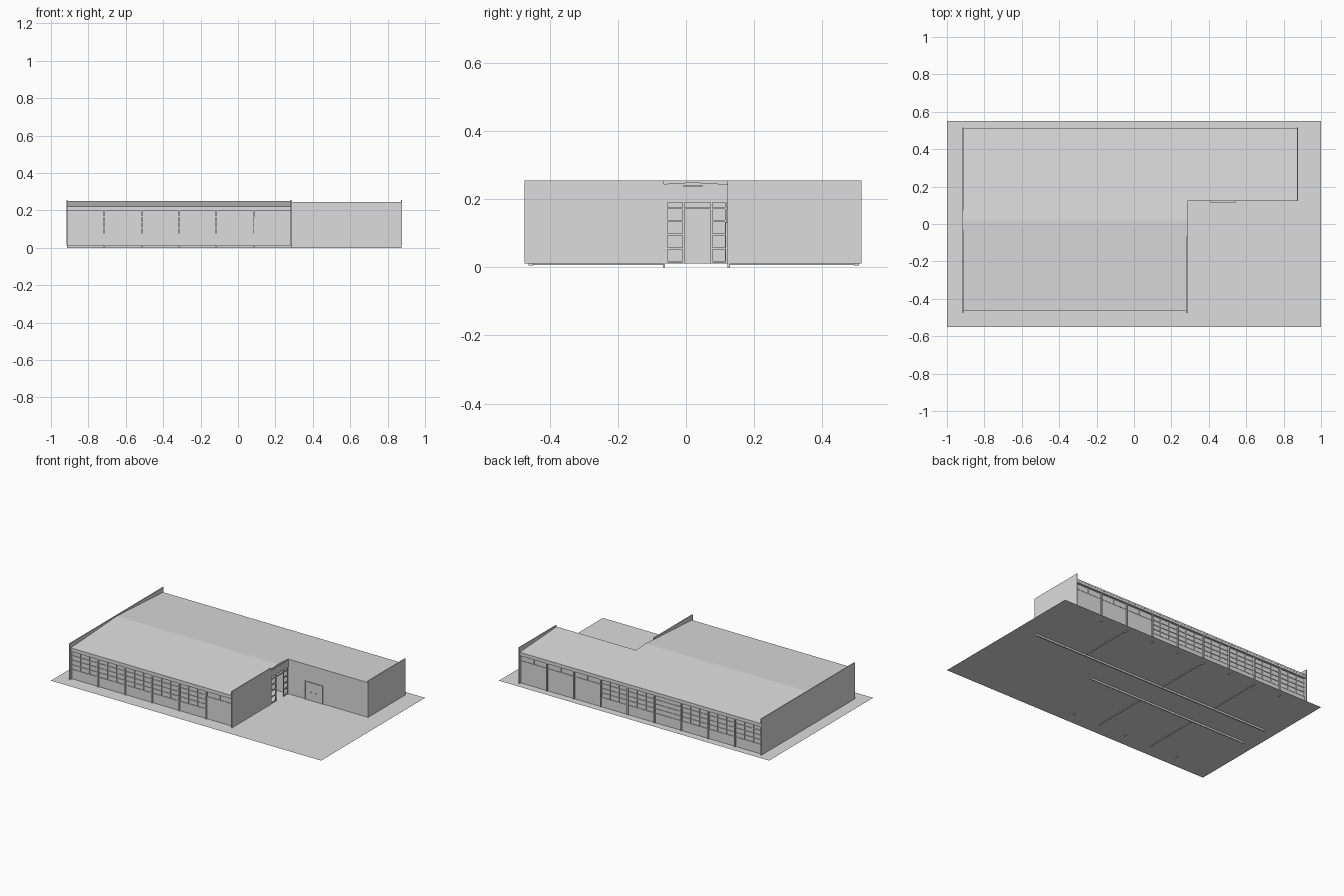
import bpy, bmesh

if "Cube" in bpy.data.objects:
    bpy.data.objects.remove(bpy.data.objects["Cube"])

mat = bpy.data.materials.new("light grey")
mat.diffuse_color = (0.72, 0.72, 0.72, 1)
mat.use_nodes = True
mat.node_tree.nodes["Principled BSDF"].inputs["Base Color"].default_value = mat.diffuse_color

G = 0.012                      # ground level
L, M, R = -0.915, 0.285, 0.875  # left end, inner corner, right end
BAY = 0.2


def finish(name, bm):
    bmesh.ops.recalc_face_normals(bm, faces=bm.faces)
    me = bpy.data.meshes.new(name)
    bm.to_mesh(me)
    bm.free()
    me.materials.append(mat)
    ob = bpy.data.objects.new(name, me)
    bpy.context.collection.objects.link(ob)
    return ob


def add_box(bm, x0, x1, y0, y1, z0, z1):
    vs = bmesh.ops.create_cube(bm, size=1)["verts"]
    for v in vs:
        v.co.x = x1 if v.co.x > 0 else x0
        v.co.y = y1 if v.co.y > 0 else y0
        v.co.z = z1 if v.co.z > 0 else z0


def boxes(name, items):
    bm = bmesh.new()
    for b in items:
        add_box(bm, *b)
    return finish(name, bm)


def roof_z(y):
    return 0.25 - 0.057 * abs(y - 0.02)


def roof(name, x0, x1, ys, t=0.01):
    # sheet following the shallow gable, extruded along x
    bm = bmesh.new()
    prof = [(y, roof_z(y)) for y in ys] + [(y, roof_z(y) - t) for y in reversed(ys)]
    f = bm.faces.new([bm.verts.new((x0, y, z)) for y, z in prof])
    ext = bmesh.ops.extrude_face_region(bm, geom=[f])["geom"]
    for v in ext:
        if isinstance(v, bmesh.types.BMVert):
            v.co.x = x1
    return finish(name, bm)


# ground sheet
bm = bmesh.new()
bm.faces.new([bm.verts.new(p) for p in
              ((-1, -0.55, G), (1, -0.55, G), (1, 0.55, G), (-1, 0.55, G))])
finish("ground_sheet", bm)

# roofs
roof("main_roof", L, M, (-0.465, 0.02, 0.512))
roof("wing_roof", M, R, (0.122, 0.512))

# tall end walls
boxes("left_end_wall", [(L - 0.003, L + 0.003, -0.475, 0.515, G, 0.255)])
boxes("front_right_end_wall", [(M - 0.003, M + 0.003, -0.475, -0.065, G, 0.255)])
boxes("wing_end_wall", [(R - 0.003, R + 0.003, 0.122, 0.515, G, 0.255)])

# corridor walls, reaching below the ground sheet
boxes("front_corridor_wall", [(L, M, -0.068, -0.062, 0, 0.235)])
boxes("back_corridor_wall", [(L, R, 0.122, 0.13, 0, 0.239)])

# room partitions
boxes("partitions",
      [(x - 0.003, x + 0.003, -0.45, -0.065, G - 0.005, 0.215)
       for x in (L + 2 * BAY, L + 4 * BAY)] +
      [(x - 0.003, x + 0.003, 0.13, 0.495, G - 0.005, 0.215)
       for x in (L + 2 * BAY, L + 4 * BAY, L + 7 * BAY)])


def facade(name, y_wall, out, x_end, full_bays, bays):
    """Bay wall: posts, sill walls, eave beam, panes and muntins."""
    yo = y_wall + out * 0.008     # outer face of the frames

    def bx(x0, x1, ya, yb, z0, z1):
        return (x0, x1, min(ya, yb), max(ya, yb), z0, z1)

    walls, panes, bars = [], [], []
    w = (x_end - L) / bays
    for i in range(bays):
        x0, x1 = L + i * w, L + (i + 1) * w
        sill = 0.075 if i < full_bays else 0.16
        walls.append(bx(x0, x1, y_wall, y_wall - out * 0.006, G, sill))
        panes.append(bx(x0, x1, y_wall - out * 0.002, y_wall - out * 0.004, sill, 0.2))
        rows = 4 if i < full_bays else 1
        for r in range(rows + 1):
            z = sill + (0.198 - sill) * r / rows
            bars.append(bx(x0, x1, y_wall + out * 0.002, y_wall - out * 0.006,
                           z - 0.0018, z + 0.0018))
        for c in (1, 2) if rows == 4 else (1,):
            x = x0 + w * c / (3 if rows == 4 else 2)
            bars.append(bx(x - 0.0018, x + 0.0018, y_wall + out * 0.002,
                           y_wall - out * 0.006, sill, 0.198))
    posts = [bx(L + i * w - 0.004, L + i * w + 0.004, yo, y_wall - out * 0.006, 0.005, 0.2)
             for i in range(1, bays)]
    boxes(name + "_sill_walls", walls)
    boxes(name + "_panes", panes)
    boxes(name + "_muntins", bars)
    boxes(name + "_posts", posts)
    boxes(name + "_eave_beam",
          [bx(L, x_end, y_wall + out * 0.011, y_wall - out * 0.006, 0.198, 0.22)])


facade("front", -0.454, -1, M, 5, 6)
facade("back", 0.5, 1, R, 6, 9)

# entrance screen at the inner corner: header, sidelights, transom
X0, X1 = M - 0.004, M + 0.002
screen = [(X0, X1, -0.065, 0.122, 0.19, 0.238),
          (X0, X1, -0.062, 0.122, 0.171, 0.176)]
for y in (-0.058, -0.008, 0.075, 0.118):
    screen.append((X0, X1, y - 0.003, y + 0.003, G, 0.19))
for r in range(4):
    z = G + 0.004 + r * 0.04
    for a, b in ((-0.058, -0.008), (0.075, 0.118)):
        screen.append((X0, X1, a, b, z - 0.003, z + 0.003))
boxes("entrance_screen", screen)

# double door on the wing's front wall, with frame and rail
boxes("wing_doors", [(0.415, 0.474, 0.119, 0.122, G, 0.128),
                     (0.478, 0.537, 0.119, 0.122, G, 0.128)])
boxes("wing_door_frame", [(0.408, 0.413, 0.116, 0.122, G, 0.133),
                          (0.539, 0.544, 0.116, 0.122, G, 0.133),
                          (0.408, 0.544, 0.116, 0.122, 0.129, 0.133)])
boxes("wing_door_handles", [(0.455, 0.465, 0.115, 0.119, 0.066, 0.07),
                            (0.487, 0.497, 0.115, 0.119, 0.066, 0.07)])
